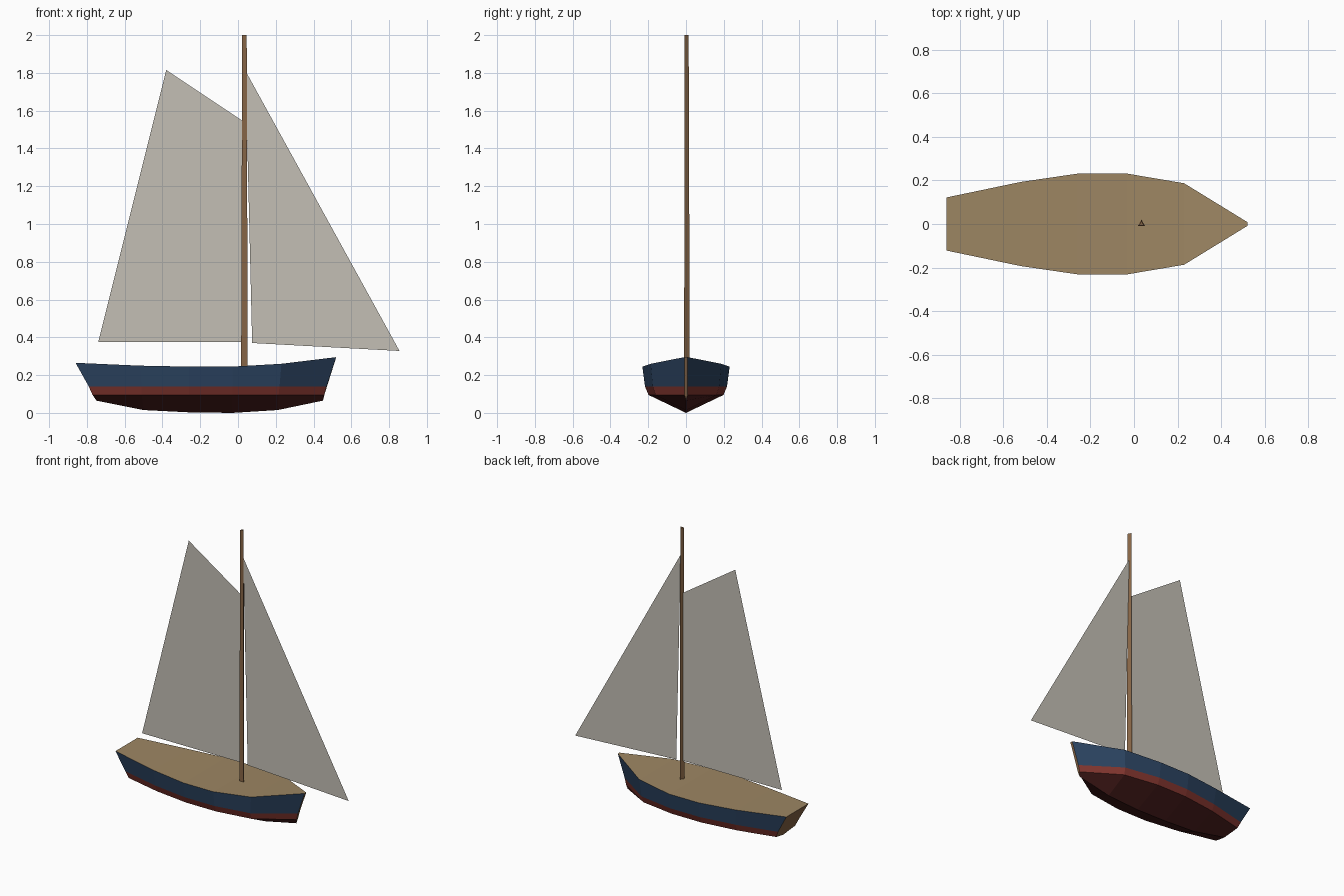
import bpy, bmesh

if "Cube" in bpy.data.objects:
    bpy.data.objects.remove(bpy.data.objects["Cube"])


def material(name, rgb):
    m = bpy.data.materials.new(name)
    m.diffuse_color = (*rgb, 1)
    m.use_nodes = True
    m.node_tree.nodes["Principled BSDF"].inputs["Base Color"].default_value = m.diffuse_color
    return m


BLUE = material("blue_paint", (0.024, 0.055, 0.115))
RED = material("red_stripe", (0.22, 0.036, 0.028))
MAROON = material("maroon_bottom", (0.07, 0.013, 0.012))
DECK = material("deck_wood", (0.34, 0.24, 0.125))
WOOD = material("dark_wood", (0.24, 0.13, 0.06))
CANVAS = material("canvas", (0.55, 0.52, 0.46))


def make_object(name, bm, mats, recalc=True):
    if recalc:
        bmesh.ops.recalc_face_normals(bm, faces=bm.faces[:])
    mesh = bpy.data.meshes.new(name)
    bm.to_mesh(mesh)
    bm.free()
    for m in mats:
        mesh.materials.append(m)
    obj = bpy.data.objects.new(name, mesh)
    bpy.context.collection.objects.link(obj)
    return obj


# Hull stations, stern to bow: x at deck, stripe top, stripe bottom, keel;
# then half width, deck height, keel height
stations = [
    (-0.86, -0.79, -0.77, -0.75, 0.122, 0.265, 0.065),
    (-0.52, -0.51, -0.51, -0.50, 0.193, 0.250, 0.015),
    (-0.26, -0.26, -0.26, -0.26, 0.231, 0.245, 0.003),
    (-0.03, -0.03, -0.03, -0.03, 0.231, 0.245, 0.000),
    (0.23, 0.22, 0.215, 0.21, 0.187, 0.260, 0.015),
    (0.52, 0.468, 0.457, 0.45, 0.009, 0.295, 0.065),
]


# Painted hull: lofted cross-sections, wooden end faces and deck
bm = bmesh.new()
sections = []
for xd, xt, xb, xk, w, zd, zk in stations:
    half = [(xd, w, zd), (xt, w * 0.94, 0.14), (xb, w * 0.86, 0.095)]
    loop = half + [(xk, 0, zk)] + [(x, -y, z) for x, y, z in reversed(half)]
    sections.append([bm.verts.new(p) for p in loop])
bands = [0, 1, 2, 2, 1, 0]
for a, b in zip(sections, sections[1:]):
    for i, mat in enumerate(bands):
        bm.faces.new((a[i], a[i + 1], b[i + 1], b[i])).material_index = mat
    bm.faces.new((a[6], a[0], b[0], b[6])).material_index = 3
for end in (sections[0], sections[-1]):
    bm.faces.new(end).material_index = 4
make_object("hull", bm, [BLUE, RED, MAROON, DECK, WOOD])

# Three-sided tapered mast
bpy.ops.mesh.primitive_cone_add(vertices=3, radius1=0.02, radius2=0.014,
                                depth=1.77, location=(0.034, 0, 1.115))
mast = bpy.context.object
mast.name = "mast"
mast.data.materials.append(WOOD)


# Flat sails on the centre line
def sail(name, outline):
    bm = bmesh.new()
    bm.faces.new([bm.verts.new((x, 0, z)) for x, z in outline])
    make_object(name, bm, [CANVAS], recalc=False)


sail("main_sail", [(-0.74, 0.375), (0.025, 0.375), (0.025, 1.545), (-0.38, 1.815)])
sail("jib_sail", [(0.075, 0.37), (0.855, 0.328), (0.04, 1.81)])
